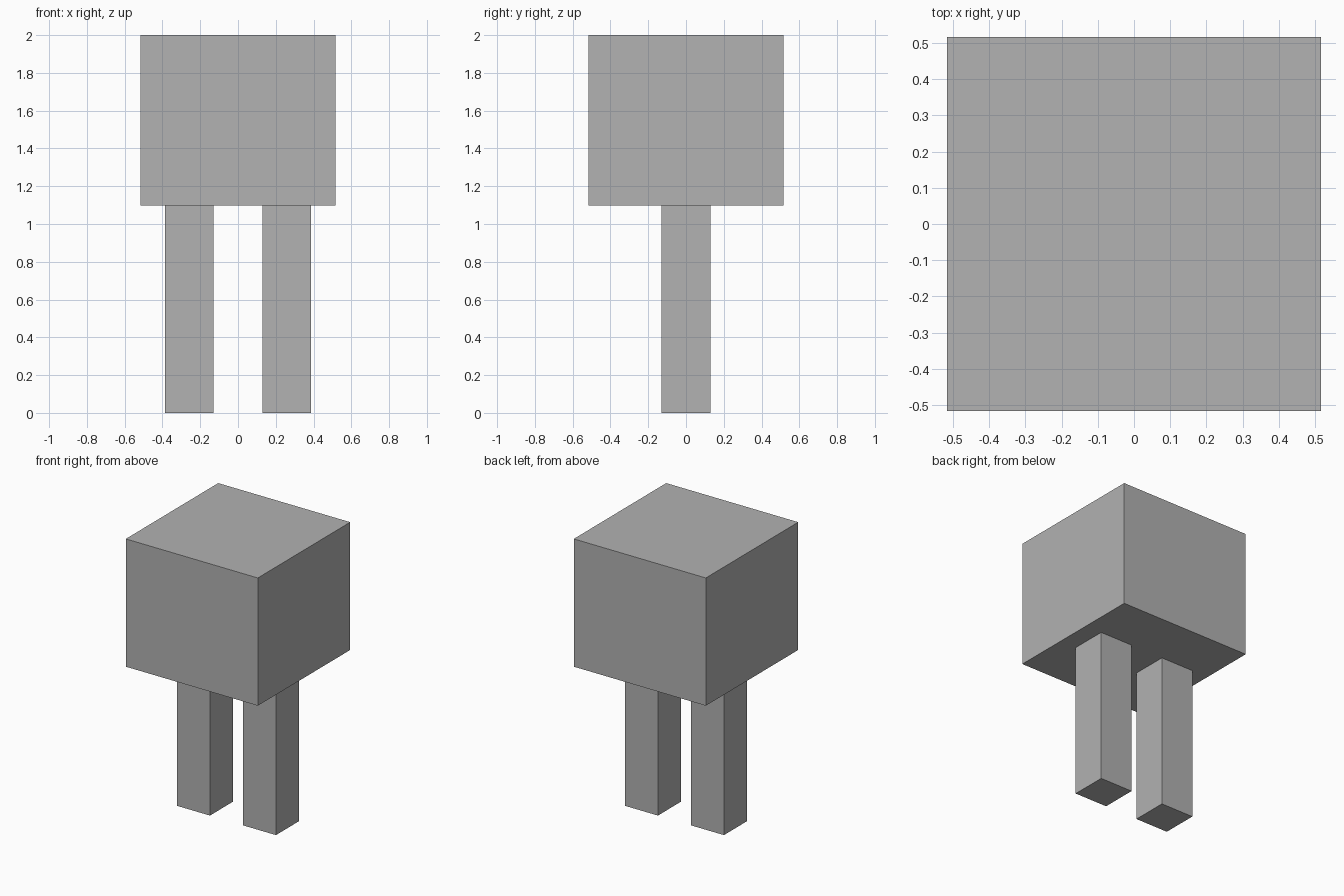
import bpy

# Remove the default object
default = bpy.data.objects.get("Cube")
if default:
    bpy.data.objects.remove(default, do_unlink=True)

# One plain grey for everything
GREY = (0.445, 0.445, 0.445, 1.0)
grey = bpy.data.materials.new("plain_grey")
grey.use_nodes = True
grey.diffuse_color = GREY
bsdf = next(n for n in grey.node_tree.nodes if n.type == "BSDF_PRINCIPLED")
bsdf.inputs["Base Color"].default_value = GREY

UNIT = 2 / 15.5          # total height is 15.5 units
LEG_HEIGHT = 8.5 * UNIT
BODY_HEIGHT = 7 * UNIT


def block(name, x, bottom, width, height):
    """Square block of the given width standing at the given height."""
    bpy.ops.mesh.primitive_cube_add(size=1, location=(x, 0, bottom + height / 2))
    obj = bpy.context.object
    obj.name = name
    obj.scale = (width, width, height)
    bpy.ops.object.transform_apply(location=False, rotation=False, scale=True)
    obj.data.materials.append(grey)
    return obj


# Body on top of two legs
block("body", 0, LEG_HEIGHT, 8 * UNIT, BODY_HEIGHT)
for side, sign in (("left", 1), ("right", -1)):
    block(side + "_leg", sign * 2 * UNIT, 0, 2 * UNIT, LEG_HEIGHT)
